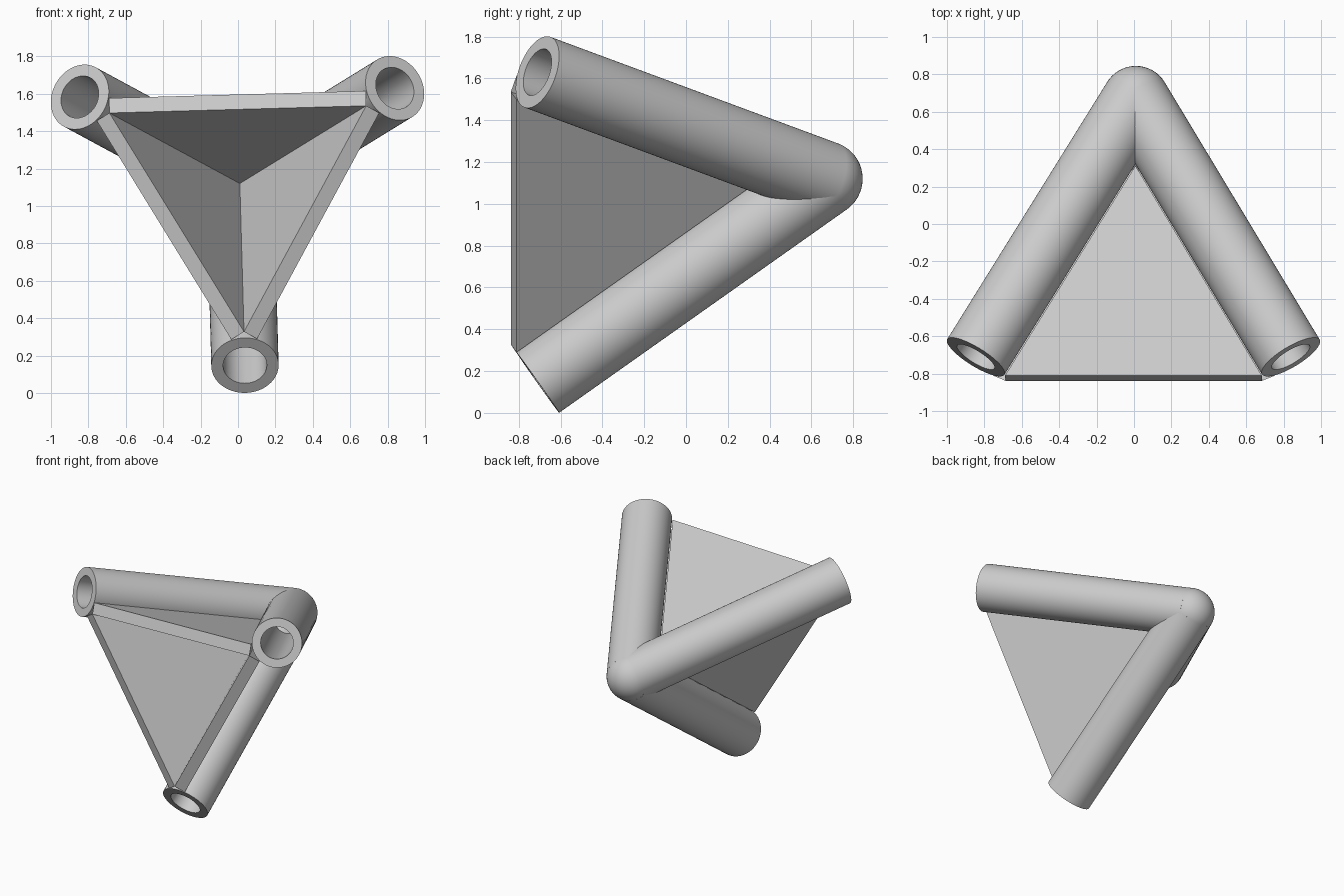
import bpy, bmesh, math
from mathutils import Vector

old = bpy.data.objects.get("Cube")
if old:
    bpy.data.objects.remove(old, do_unlink=True)

gray = bpy.data.materials.new("plain_gray")
gray.use_nodes = True
gray.diffuse_color = (0.6, 0.6, 0.6, 1)
gray.node_tree.nodes["Principled BSDF"].inputs["Base Color"].default_value = (0.6, 0.6, 0.6, 1)

APEX = Vector((0.01, 0.665, 1.12))
LENGTH = 1.685            # tube length, also the tetrahedron edge
OUTER, BORE = 0.18, 0.117
TWIST = math.radians(1.6)  # slight roll about the y axis
WEB_OUT = 0.043           # web outer face, inward from the tube axes
WEB_IN = OUTER * math.tan(math.acos(1 / math.sqrt(3)) - math.radians(19.47))


def add_object(name, bm, smooth=False):
    bmesh.ops.recalc_face_normals(bm, faces=bm.faces)
    mesh = bpy.data.meshes.new(name)
    bm.to_mesh(mesh)
    bm.free()
    mesh.materials.append(gray)
    obj = bpy.data.objects.new(name, mesh)
    bpy.context.collection.objects.link(obj)
    if smooth:
        bpy.ops.object.select_all(action="DESELECT")
        obj.select_set(True)
        bpy.context.view_layer.objects.active = obj
        bpy.ops.object.shade_smooth_by_angle(angle=math.radians(35))
    return obj


def make_tube(name, axis, sides=64):
    """Spin a wall rectangle around the axis to form an open tube."""
    bm = bmesh.new()
    side = axis.orthogonal().normalized()
    corners = [(BORE, 0), (OUTER, 0), (OUTER, LENGTH), (BORE, LENGTH)]
    verts = [bm.verts.new(APEX + side * r + axis * d) for r, d in corners]
    edges = [bm.edges.new((verts[i], verts[(i + 1) % 4])) for i in range(4)]
    bmesh.ops.spin(bm, geom=verts + edges, cent=APEX, axis=axis,
                   angle=math.tau, steps=sides, use_merge=True)
    bmesh.ops.remove_doubles(bm, verts=bm.verts, dist=1e-5)
    add_object(name, bm, True)


def make_web(name, a, b, inward):
    """Triangular slab whose sides run beside two tubes."""
    bm = bmesh.new()
    mid = (a + b).normalized()
    tip = mid * (OUTER / math.sin(a.angle(b) / 2))
    corners = [tip]
    for axis, other in ((a, b), (b, a)):
        toward = (other - axis * axis.dot(other)).normalized()
        corners.append(axis * LENGTH + toward * OUTER)
    face = bm.faces.new([bm.verts.new(APEX + c + inward * WEB_OUT) for c in corners])
    grown = bmesh.ops.extrude_face_region(bm, geom=[face], use_keep_orig=True)
    moved = [g for g in grown["geom"] if isinstance(g, bmesh.types.BMVert)]
    bmesh.ops.translate(bm, verts=moved, vec=inward * (WEB_IN - WEB_OUT))
    add_object(name, bm)


# Three tube directions along the edges of a regular tetrahedron
spread, drop = 1 / math.sqrt(3), math.sqrt(2 / 3)
axes = []
for deg in (-90, 30, 150):
    t = math.radians(deg) + TWIST
    axes.append(Vector((spread * math.cos(t), -drop, spread * math.sin(t))))

for name, axis in zip(("lower_tube", "left_tube", "right_tube"), axes):
    make_tube(name, axis)

# Webs between neighbouring tubes
for i, name in enumerate(("left_web", "top_web", "right_web")):
    a, b, c = axes[i], axes[(i + 1) % 3], axes[(i + 2) % 3]
    normal = a.cross(b).normalized()
    make_web(name, a, b, normal if normal.dot(c) > 0 else -normal)

# Rounded joint where the tubes meet
bm = bmesh.new()
bmesh.ops.create_uvsphere(bm, u_segments=48, v_segments=24, radius=OUTER)
bmesh.ops.translate(bm, verts=bm.verts, vec=APEX)
add_object("corner_ball", bm, True)
